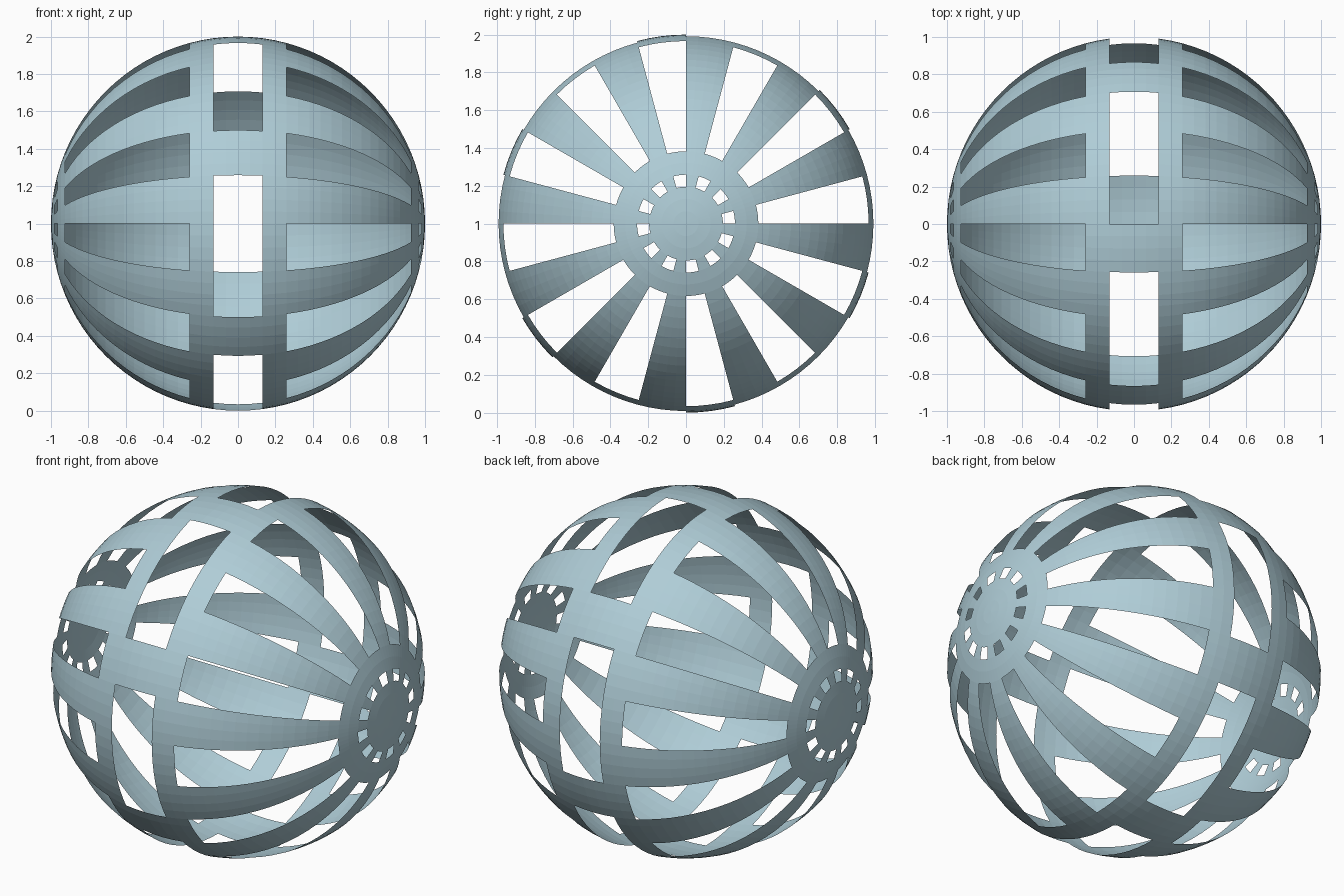
import bpy, bmesh, math
from mathutils import Matrix

if "Cube" in bpy.data.objects:
    bpy.data.objects.remove(bpy.data.objects["Cube"])

# Single flat colour
mat = bpy.data.materials.new("pale steel blue")
mat.diffuse_color = (0.43, 0.61, 0.68, 1.0)
mat.use_nodes = True
mat.node_tree.nodes["Principled BSDF"].inputs["Base Color"].default_value = mat.diffuse_color

# Thin sphere shell with its poles on the x axis
bm = bmesh.new()
bmesh.ops.create_uvsphere(bm, u_segments=96, v_segments=48, radius=1.0)
bmesh.ops.rotate(bm, verts=bm.verts, cent=(0, 0, 0), matrix=Matrix.Rotation(math.pi / 2, 3, 'Y'))


def is_window(face):
    c = face.calc_center_median().normalized()
    around = math.degrees(math.atan2(c.z, c.y)) % 360   # angle about the x axis
    pole = math.degrees(math.acos(min(1.0, abs(c.x))))  # angle from nearest pole
    if pole > 82.5:                                     # six wide windows in the middle band
        return not 30 < around % 60 < 45
    if 22.5 < pole < 75 or 11.25 < pole < 15:           # long slots and small cap holes
        return around % 30 < 15
    return False


# Cut the windows
bmesh.ops.delete(bm, geom=[f for f in bm.faces if is_window(f)], context='FACES')
bmesh.ops.translate(bm, verts=bm.verts, vec=(0, 0, 1))

mesh = bpy.data.meshes.new("slotted_sphere")
bm.to_mesh(mesh)
bm.free()
mesh.materials.append(mat)
obj = bpy.data.objects.new("slotted_sphere", mesh)
bpy.context.collection.objects.link(obj)
